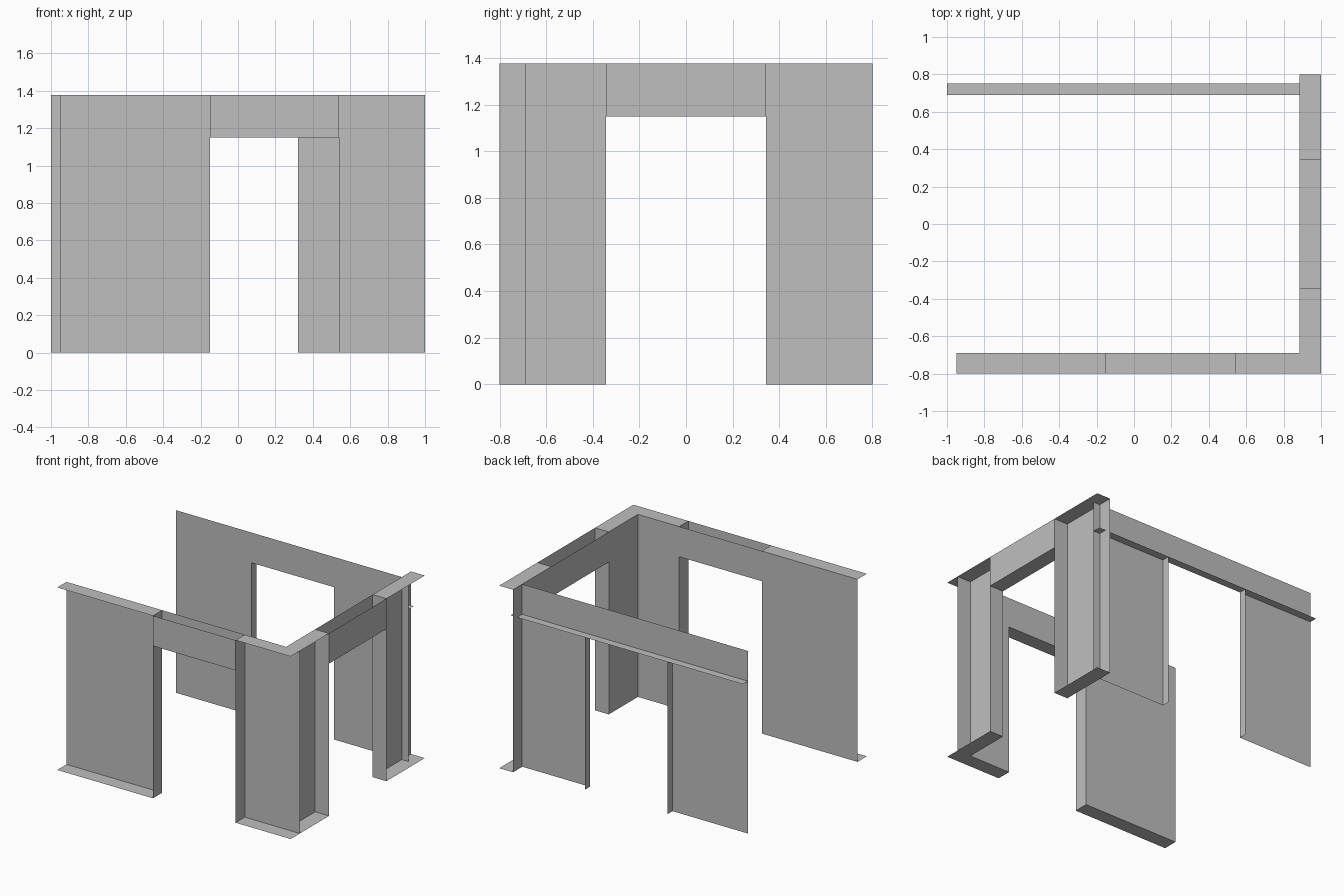
import bpy
import bmesh

cube = bpy.data.objects.get("Cube")
if cube:
    bpy.data.objects.remove(cube, do_unlink=True)

# One plain grey for everything
grey = bpy.data.materials.new("plain grey")
GREY = (0.52, 0.52, 0.52, 1.0)
grey.diffuse_color = GREY
grey.use_nodes = True
grey.node_tree.nodes["Principled BSDF"].inputs["Base Color"].default_value = GREY

H, DOOR_H = 1.378, 1.15        # wall height, doorway height
INNER_X, INNER_Y = 0.885, 0.69  # inner planes of the side wall and front/back walls


def sheet(name, polygons):
    """Build one object of thin flat faces."""
    bm = bmesh.new()
    for poly in polygons:
        bm.faces.new([bm.verts.new(p) for p in poly])
    bmesh.ops.remove_doubles(bm, verts=bm.verts, dist=1e-5)
    mesh = bpy.data.meshes.new(name)
    bm.to_mesh(mesh)
    bm.free()
    mesh.materials.append(grey)
    obj = bpy.data.objects.new(name, mesh)
    bpy.context.scene.collection.objects.link(obj)
    return obj


# Wall frames: u runs along the wall, d is depth outward from the inner plane
def front(u, d, z):
    return (u, -INNER_Y - d, z)


def side(u, d, z):
    return (INNER_X + d, u, z)


def back(u, d, z):
    return (u, INNER_Y + d, z)


def upright(place, u0, u1, d, z0, z1):
    return [place(u0, d, z0), place(u1, d, z0), place(u1, d, z1), place(u0, d, z1)]


def level(place, u0, u1, d, z):
    return [place(u0, 0, z), place(u1, 0, z), place(u1, d, z), place(u0, d, z)]


def jamb(place, u, d, z1):
    return [place(u, 0, 0), place(u, d, 0), place(u, d, z1), place(u, 0, z1)]


def inner_panel(name, place, u0, a, b, u1):
    """Full height panel with a doorway from a to b."""
    sheet(name + "_inner_panel", [[place(u, 0, z) for u, z in (
        (u0, 0), (a, 0), (a, DOOR_H), (b, DOOR_H), (b, 0), (u1, 0), (u1, H), (u0, H))]])


def channel_wall(name, place, u0, a, b, u1, d, panel_end, plate_start):
    """Open-faced wall with plates above and below, jambs and a boxed lintel."""
    inner_panel(name, place, u0, a, b, panel_end)
    for label, z in (("bottom_plates", 0), ("top_plates", H)):
        sheet(f"{name}_{label}", [level(place, plate_start, a, d, z),
                                  level(place, b, u1, d, z)])
    sheet(name + "_door_jambs", [jamb(place, a, d, H), jamb(place, b, d, H)])
    sheet(name + "_lintel", [upright(place, a, b, d, DOOR_H, H),
                             level(place, a, b, d, DOOR_H)])


# Front wall runs through the corner; side wall starts at its inner face
channel_wall("front_wall", front, -0.95, -0.15, 0.54, 1.0, 0.11, 1.0, -0.95)
channel_wall("side_wall", side, -INNER_Y, -0.343, 0.343, 0.8, 0.115, 0.8, -INNER_Y)

# Back wall: single panel, thin jambs and a ledge at doorway height
inner_panel("back_wall", back, -1.0, -0.37, 0.32, 0.94)
sheet("back_wall_ledge", [level(back, -1.0, 0.94, 0.06, DOOR_H)])
sheet("back_wall_door_jambs", [jamb(back, u, 0.06, DOOR_H) for u in (-0.37, 0.32)])
